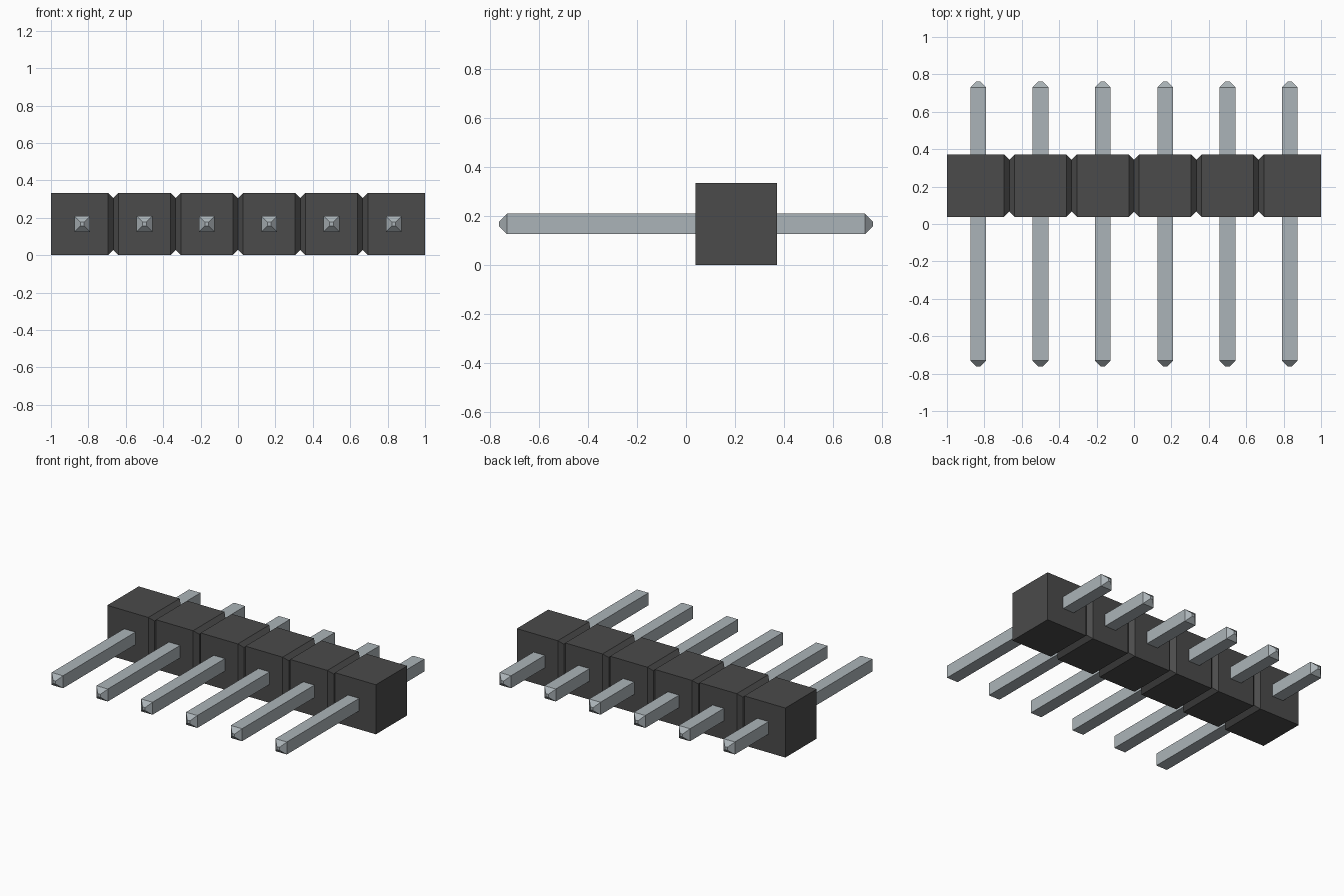
import bpy
import bmesh

cube = bpy.data.objects.get("Cube")
if cube:
    bpy.data.objects.remove(cube, do_unlink=True)

COUNT = 6
PITCH = 2 / COUNT            # width of one block
HALF = PITCH / 2             # half of the square housing section
BODY_Y = 0.205               # housing centre in depth
GROOVE = 0.028               # depth and half-width of the V grooves
PIN = 0.042                  # half thickness of a pin
PIN_END = 0.763
TIP = 0.032                  # length of the tapered tip


def material(name, color, rough, metal=0.0):
    mat = bpy.data.materials.new(name)
    mat.diffuse_color = (*color, 1)
    mat.use_nodes = True
    bsdf = mat.node_tree.nodes["Principled BSDF"]
    bsdf.inputs["Base Color"].default_value = (*color, 1)
    bsdf.inputs["Roughness"].default_value = rough
    bsdf.inputs["Metallic"].default_value = metal
    return mat


def square_loft(name, stations, axis, centre, mat):
    """Loft square sections, given as (position, half size), along axis x or y."""
    bm = bmesh.new()
    rings = []
    for pos, h in stations:
        ring = []
        for a, b in ((-h, -h), (h, -h), (h, h), (-h, h)):
            co = (pos, a, b) if axis == "x" else (a, pos, b)
            ring.append(bm.verts.new(co))
        rings.append(ring)
    for r0, r1 in zip(rings, rings[1:]):
        for i in range(4):
            j = (i + 1) % 4
            bm.faces.new((r0[i], r0[j], r1[j], r1[i]))
    bm.faces.new(rings[0])
    bm.faces.new(rings[-1])
    bmesh.ops.recalc_face_normals(bm, faces=bm.faces)
    mesh = bpy.data.meshes.new(name)
    bm.to_mesh(mesh)
    bm.free()
    mesh.materials.append(mat)
    obj = bpy.data.objects.new(name, mesh)
    obj.location = centre
    bpy.context.collection.objects.link(obj)
    return obj


plastic = material("dark grey plastic", (0.07, 0.07, 0.07), 0.6)
metal = material("silver metal", (0.41, 0.455, 0.48), 0.4)

# Housing: one bar with a V groove around it at each block joint
stations = [(-1, HALF)]
for i in range(1, COUNT):
    x = -1 + i * PITCH
    stations += [(x - GROOVE, HALF), (x, HALF - GROOVE), (x + GROOVE, HALF)]
stations.append((1, HALF))
square_loft("housing", stations, "x", (0, BODY_Y, HALF), plastic)

# Pins: square rods through the blocks, tapered at both ends
pin_profile = [(-PIN_END, PIN - TIP), (TIP - PIN_END, PIN),
               (PIN_END - TIP, PIN), (PIN_END, PIN - TIP)]
for i in range(COUNT):
    x = -1 + (i + 0.5) * PITCH
    square_loft(f"pin_{i + 1}", pin_profile, "y", (x, 0, HALF), metal)
